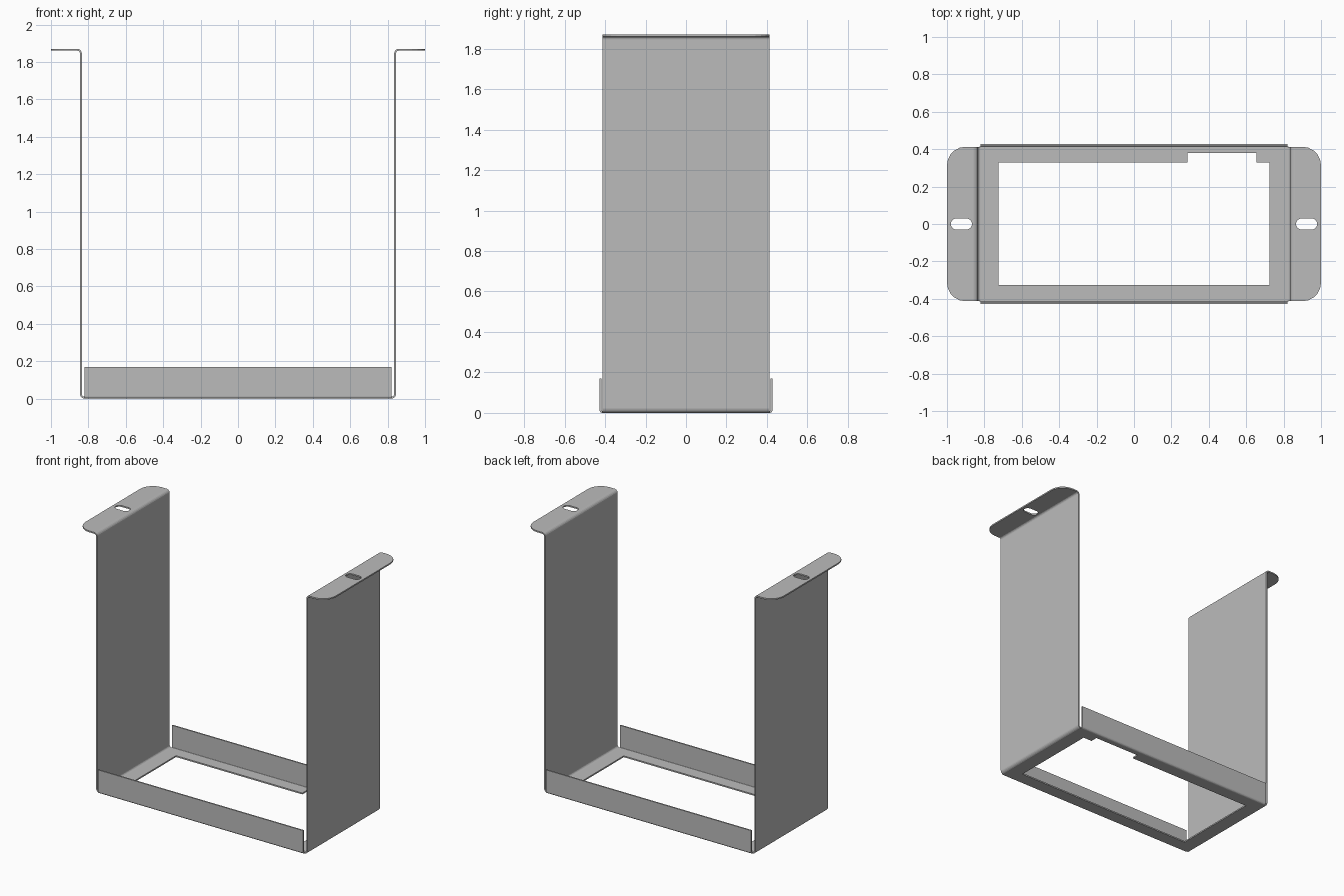
import bpy, bmesh
from math import sin, cos, pi
from mathutils import Vector

cube = bpy.data.objects.get("Cube")
if cube:
    bpy.data.objects.remove(cube, do_unlink=True)

T = 0.01                      # sheet thickness
Z0, Z1 = T / 2, 1.865         # mid-surface heights of base and flanges
BX, BY = 0.82, 0.413          # flat base half size
R, LIP_R = 0.02, 0.009        # bend radii of walls and lips
LIP_TOP = 0.17

steel = bpy.data.materials.new("steel_grey")
steel.use_nodes = True
colour = (0.5, 0.5, 0.5, 1)
steel.diffuse_color = colour
steel.node_tree.nodes["Principled BSDF"].inputs["Base Color"].default_value = colour

bm = bmesh.new()


def arc(cx, cy, r, start, end, steps=5):
    angles = [start + (end - start) * i / steps for i in range(steps + 1)]
    return [(cx + r * cos(a), cy + r * sin(a)) for a in angles]


def flat_sheet(loops, z):
    """Fill an outline, leaving the inner loops open as holes."""
    edges = []
    for loop in loops:
        vs = [bm.verts.new((x, y, z)) for x, y in loop]
        edges += [bm.edges.new((vs[i - 1], vs[i])) for i in range(len(vs))]
    bmesh.ops.triangle_fill(bm, edges=edges, use_beauty=True, normal=Vector((0, 0, 1)))


def folded_strip(profile, half_width, place):
    """Sweep an open profile across a width."""
    rows = [[bm.verts.new(place(u, w, z)) for w in (-half_width, half_width)]
            for u, z in profile]
    for a, b in zip(rows, rows[1:]):
        bm.faces.new((a[0], a[1], b[1], b[0]))


# Base frame with a notched rectangular opening
base = [(-BX, -BY), (BX, -BY), (BX, BY), (-BX, BY)]
opening = [(-0.725, -0.325), (0.725, -0.325), (0.725, 0.328), (0.655, 0.328),
           (0.655, 0.38), (0.285, 0.38), (0.285, 0.328), (-0.725, 0.328)]
flat_sheet([base, opening], Z0)

# Side walls bend up from the base, then outward into the flanges
wall = arc(BX, Z0 + R, R, -pi / 2, 0) + arc(BX + 2 * R, Z1 - R, R, pi, pi / 2)
# Low lips bend up along the front and back
lip = arc(BY, Z0 + LIP_R, LIP_R, -pi / 2, 0) + [(BY + LIP_R, LIP_TOP)]

# Mounting flange with rounded outer corners and a slot
FX, C = BX + 2 * R, 0.1
flange = ([(FX, -BY)] + arc(1 - C, C - BY, C, -pi / 2, 0)
          + arc(1 - C, BY - C, C, 0, pi / 2) + [(FX, BY)])
slot = (arc(0.949, 0, 0.03, -pi / 2, pi / 2, 8)
        + arc(0.896, 0, 0.03, pi / 2, 3 * pi / 2, 8))

for s in (-1, 1):
    folded_strip(wall, BY, lambda u, w, z: (s * u, w, z))
    folded_strip(lip, BX, lambda u, w, z: (w, s * u, z))
    flat_sheet([[(s * x, y) for x, y in loop] for loop in (flange, slot)], Z1)

bmesh.ops.remove_doubles(bm, verts=bm.verts[:], dist=0.0005)
bmesh.ops.recalc_face_normals(bm, faces=bm.faces[:])

mesh = bpy.data.meshes.new("folded_sheet_bracket")
bm.to_mesh(mesh)
bm.free()
mesh.materials.append(steel)
bracket = bpy.data.objects.new("folded_sheet_bracket", mesh)
bpy.context.scene.collection.objects.link(bracket)

# Give the folded sheet its thickness
solid = bracket.modifiers.new("sheet_thickness", "SOLIDIFY")
solid.thickness = T
solid.offset = 0
solid.use_even_offset = True
